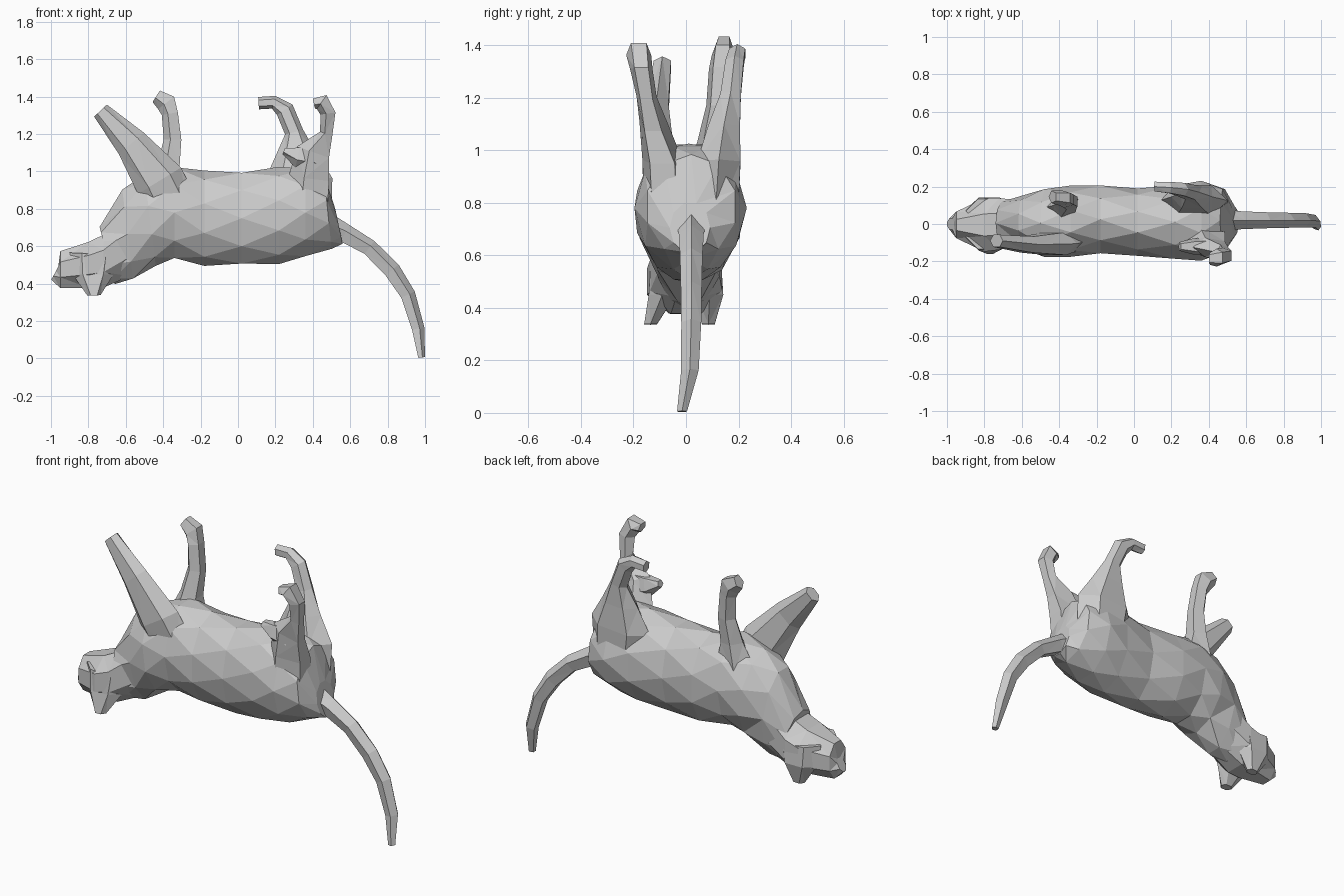
import bpy, bmesh, math
from mathutils import Vector


def skin(name, rings):
    """Join rings of points into a closed, flat-shaded mesh."""
    bm = bmesh.new()
    loops = [[bm.verts.new(p) for p in r] for r in rings]
    n = len(loops[0])
    for a, b in zip(loops, loops[1:]):
        for i in range(n):
            j = (i + 1) % n
            bm.faces.new((a[i], a[j], b[j], b[i]))
    bm.faces.new(loops[0][::-1])
    bm.faces.new(loops[-1])
    bmesh.ops.recalc_face_normals(bm, faces=bm.faces[:])
    bmesh.ops.triangulate(bm, faces=bm.faces[:])
    me = bpy.data.meshes.new(name)
    bm.to_mesh(me)
    bm.free()
    ob = bpy.data.objects.new(name, me)
    bpy.context.collection.objects.link(ob)
    return ob


def sections(name, secs, sides, twist):
    """Egg sections across x: (x, lean, z low, z high, y low, y high).
    Twist turns every other section, giving irregular facets."""
    rings = []
    for k, (x, lean, z0, z1, y0, y1) in enumerate(secs):
        ring = []
        for i in range(sides):
            a = 2 * math.pi * (i + 0.5 + twist * (k % 2)) / sides
            c, s = math.cos(a) * 1.03, math.sin(a)
            ring.append((x + lean * s, (y0 + y1) / 2 + c * (y1 - y0) / 2,
                         (z0 + z1) / 2 + s * (z1 - z0) / 2 * 1.02))
        rings.append(ring)
    return skin(name, rings)


def limb(name, path, sides=6):
    """Tube along a path near the xz plane: (x, y, z, in-plane radius, y radius)."""
    pts = [Vector(p[:3]) for p in path]
    rings = []
    for i, p in enumerate(path):
        d = (pts[min(i + 1, len(pts) - 1)] - pts[max(i - 1, 0)])
        d.y = 0
        d.normalize()
        side = Vector((-d.z, 0, d.x))
        rings.append([pts[i] + side * p[3] * math.cos(2 * math.pi * k / sides)
                      + Vector((0, p[4] * math.sin(2 * math.pi * k / sides), 0))
                      for k in range(sides)])
    return skin(name, rings)


# Torso and neck, lying on its back with the belly up
sections("body", [
    (-0.70, -0.04, 0.40, 0.70, -0.11, 0.12),
    (-0.59, -0.03, 0.42, 0.91, -0.13, 0.15),
    (-0.47, -0.03, 0.50, 0.98, -0.18, 0.19),
    (-0.34, 0.00, 0.53, 1.03, -0.17, 0.20),
    (-0.18, 0.00, 0.50, 1.00, -0.16, 0.21),
    (0.02, 0.00, 0.50, 1.00, -0.165, 0.185),
    (0.22, 0.00, 0.51, 1.02, -0.19, 0.21),
    (0.36, 0.00, 0.54, 1.02, -0.19, 0.225),
    (0.48, -0.02, 0.59, 0.98, -0.15, 0.19),
    (0.54, -0.02, 0.61, 0.80, -0.06, 0.09),
], 10, 0.5)

# Head, widest at the brow
sections("head", [
    (-0.98, 0.02, 0.42, 0.49, -0.03, 0.03),
    (-0.95, 0.00, 0.37, 0.58, -0.08, 0.07),
    (-0.80, 0.00, 0.37, 0.63, -0.155, 0.145),
    (-0.72, 0.00, 0.37, 0.67, -0.145, 0.145),
    (-0.58, 0.00, 0.43, 0.80, -0.11, 0.13),
], 8, 0)

# Ears, broad wedges flaring from the skull
for name, s, y in (("near_ear", -1, -0.135), ("far_ear", 1, 0.085)):
    limb(name, [(-0.77, s * 0.07, 0.56, 0.13, 0.075),
                (-0.775, s * 0.09, 0.45, 0.11, 0.06),
                (-0.77, y, 0.337, 0.035, 0.028)], 6)

# Legs, pointing up
limb("near_front_leg", [
    (-0.33, -0.08, 0.76, 0.14, 0.06),
    (-0.42, -0.105, 0.95, 0.135, 0.07),
    (-0.57, -0.11, 1.15, 0.088, 0.05),
    (-0.735, -0.09, 1.325, 0.047, 0.038)])
limb("far_front_leg", [
    (-0.38, 0.08, 0.86, 0.13, 0.09),
    (-0.365, 0.10, 1.03, 0.065, 0.06),
    (-0.345, 0.12, 1.17, 0.052, 0.045),
    (-0.36, 0.13, 1.31, 0.048, 0.045),
    (-0.38, 0.14, 1.37, 0.06, 0.045),
    (-0.435, 0.145, 1.405, 0.04, 0.035)], 5)
limb("near_hind_leg", [
    (0.37, -0.08, 0.74, 0.13, 0.08),
    (0.39, -0.09, 0.96, 0.12, 0.08),
    (0.41, -0.125, 1.10, 0.10, 0.055),
    (0.475, -0.15, 1.20, 0.038, 0.04),
    (0.485, -0.17, 1.31, 0.045, 0.045),
    (0.45, -0.18, 1.375, 0.05, 0.05),
    (0.405, -0.185, 1.365, 0.03, 0.035)], 5)
limb("near_hind_hock", [
    (0.42, -0.12, 1.07, 0.08, 0.05),
    (0.32, -0.12, 1.08, 0.06, 0.045),
    (0.245, -0.12, 1.11, 0.02, 0.025)], 5)
limb("far_hind_leg", [
    (0.34, 0.11, 0.72, 0.16, 0.10),
    (0.32, 0.125, 0.95, 0.185, 0.095),
    (0.31, 0.145, 1.09, 0.11, 0.07),
    (0.30, 0.17, 1.21, 0.05, 0.045),
    (0.25, 0.185, 1.33, 0.05, 0.04),
    (0.19, 0.195, 1.37, 0.035, 0.035),
    (0.11, 0.20, 1.365, 0.033, 0.03)])

# Tail, arching down to the floor
limb("tail", [
    (0.48, 0.02, 0.70, 0.075, 0.06),
    (0.57, 0.02, 0.665, 0.055, 0.05),
    (0.70, 0.02, 0.59, 0.048, 0.045),
    (0.82, 0.02, 0.47, 0.050, 0.042),
    (0.905, 0.02, 0.34, 0.044, 0.04),
    (0.96, 0.015, 0.16, 0.037, 0.035),
    (0.98, -0.015, 0.005, 0.020, 0.02)], 5)
